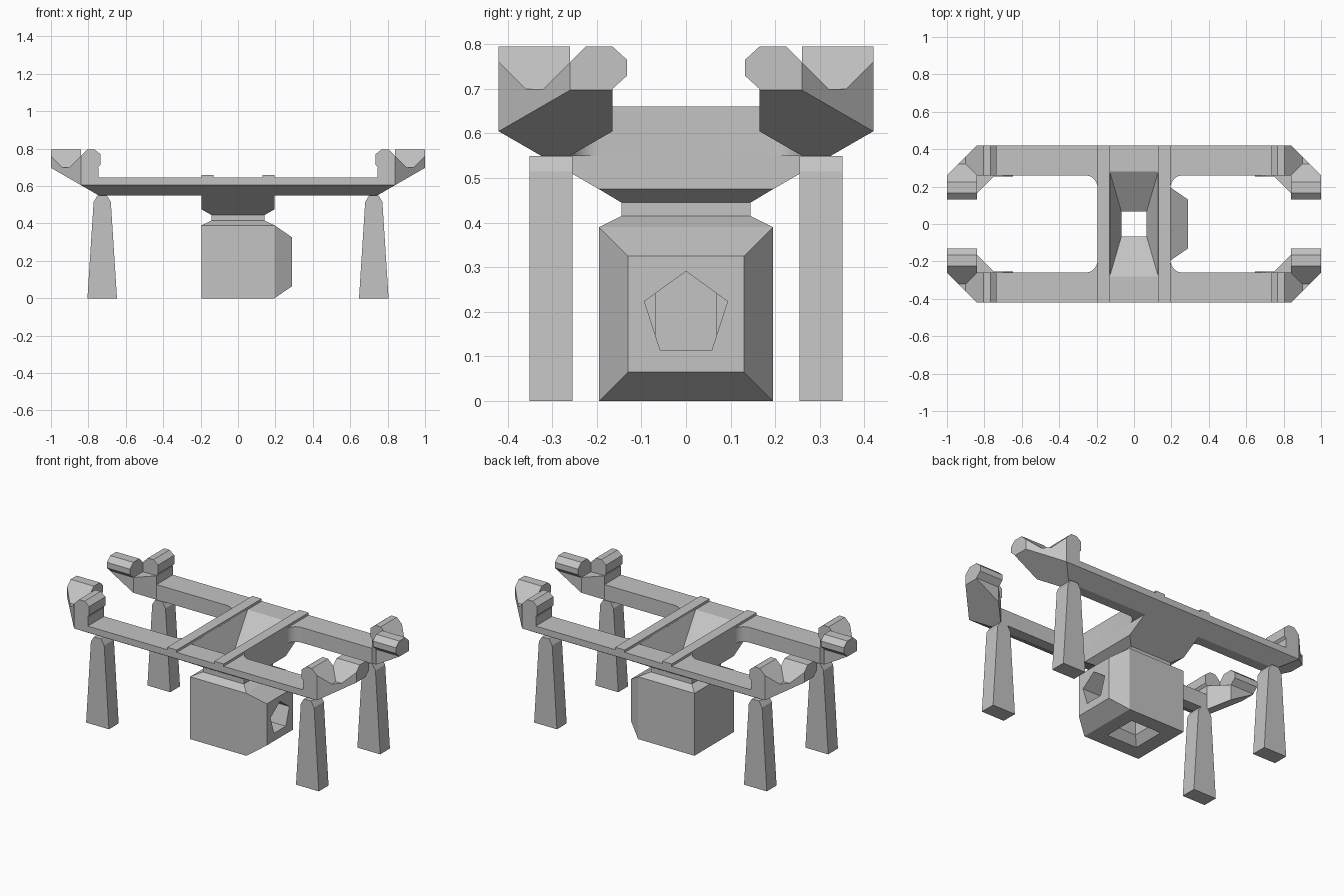
import bpy, bmesh, math
from mathutils import Vector

if "Cube" in bpy.data.objects:
    bpy.data.objects.remove(bpy.data.objects["Cube"], do_unlink=True)

grey = bpy.data.materials.new("plain_grey")
grey.use_nodes = True
grey.diffuse_color = (0.55, 0.55, 0.55, 1)
grey.node_tree.nodes["Principled BSDF"].inputs["Base Color"].default_value = (0.55, 0.55, 0.55, 1)

SLOPE = (math.sin(math.radians(30)), math.cos(math.radians(30)))
SIDE_CHAMFER = ((0, -0.325, 0.55), (0, -SLOPE[0], -SLOPE[1]))
END_CHAMFER = ((0.745, 0, 0.55), (SLOPE[0], 0, -SLOPE[1]))
CORNER_CUT = ((0.84, -0.42, 0), (1, -1, 0))


def finish(bm, name, mirror="", open_centre=False):
    """Turn a bmesh into an object, mirrored on the given axes."""
    bmesh.ops.recalc_face_normals(bm, faces=bm.faces)
    if open_centre:
        inner = [f for f in bm.faces
                 if any(all(abs(v.co[i]) < 1e-5 for v in f.verts) for i in (0, 1))]
        bmesh.ops.delete(bm, geom=inner, context='FACES')
    mesh = bpy.data.meshes.new(name)
    bm.to_mesh(mesh)
    bm.free()
    mesh.materials.append(grey)
    obj = bpy.data.objects.new(name, mesh)
    bpy.context.collection.objects.link(obj)
    if mirror:
        mod = obj.modifiers.new("mirror", 'MIRROR')
        mod.use_axis = ["x" in mirror, "y" in mirror, False]
    return obj


def loft(name, rings, mirror=""):
    """Join rings of points with equal counts into a closed solid."""
    bm = bmesh.new()
    loops = [[bm.verts.new(p) for p in ring] for ring in rings]
    n = len(loops[0])
    for a, b in zip(loops, loops[1:]):
        for i in range(n):
            j = (i + 1) % n
            bm.faces.new((a[i], a[j], b[j], b[i]))
    bm.faces.new(loops[0])
    bm.faces.new(loops[-1])
    return finish(bm, name, mirror)


def prism(name, points, axis, start, end, cuts=(), mirror="xy", open_centre=False):
    """Extrude a 2D outline along an axis, then slice it with planes."""
    bm = bmesh.new()

    def place(p, d):
        co = list(p)
        co.insert(axis, d)
        return bm.verts.new(co)
    a = [place(p, start) for p in points]
    b = [place(p, end) for p in points]
    for i in range(len(a)):
        j = (i + 1) % len(a)
        bm.faces.new((a[i], a[j], b[j], b[i]))
    bm.faces.new(a)
    bm.faces.new(b)
    for co, no in cuts:
        geom = bm.verts[:] + bm.edges[:] + bm.faces[:]
        bmesh.ops.bisect_plane(bm, geom=geom, plane_co=co,
                               plane_no=Vector(no).normalized(), clear_outer=True)
        rim = [e for e in bm.edges if e.is_boundary]
        bmesh.ops.holes_fill(bm, edges=rim, sides=0)
    return finish(bm, name, mirror, open_centre)


def rect(hx, hy, z, cx=0, cy=0):
    return [(cx + sx * hx, cy + sy * hy, z)
            for sx, sy in ((-1, -1), (1, -1), (1, 1), (-1, 1))]


def carve(obj, cutter):
    mod = obj.modifiers.new("cut", 'BOOLEAN')
    mod.operation = 'DIFFERENCE'
    mod.solver = 'EXACT'
    mod.object = cutter
    cutter.hide_render = True
    cutter.hide_viewport = True
    cutter.display_type = 'WIRE'


# Side rails and centre bridge, with rounded inner corners
fillet = [(0.26 - 0.065 * math.sin(t), -0.195 - 0.065 * math.cos(t))
          for t in (math.pi / 2 * i / 8 for i in range(9))]
outline = [(0, -0.42), (0.745, -0.42), (0.745, -0.26)] + fillet + [(0.195, 0), (0, 0)]
frame = prism("frame", outline, 2, 0.55, 0.645, [SIDE_CHAMFER], open_centre=True)
bpy.ops.object.select_all(action='DESELECT')
frame.select_set(True)
bpy.context.view_layer.objects.active = frame
bpy.ops.object.shade_smooth_by_angle(angle=math.radians(25))

# Raised strips across the bridge
prism("cross_strip", [(0.13, -0.42), (0.195, -0.42), (0.195, 0.42), (0.13, 0.42)],
      2, 0.645, 0.66, mirror="x")

# Upturned corner blocks
prism("corner_block", [(0.745, -0.42), (0.84, -0.42), (1, -0.26), (1, -0.165),
                       (0.84, -0.165), (0.745, -0.26)],
      2, 0.5, 0.7, [END_CHAMFER, SIDE_CHAMFER])

# Clamp jaws on each corner block
prism("side_jaw", [(0.75, 0.7), (0.735, 0.715), (0.735, 0.77), (0.767, 0.795),
                   (0.805, 0.795), (0.9, 0.7)], 1, -0.42, -0.26, [CORNER_CUT])
prism("end_jaw", [(-0.165, 0.7), (-0.132, 0.73), (-0.132, 0.765), (-0.165, 0.795),
                  (-0.225, 0.795), (-0.32, 0.7)], 0, 0.84, 1, [CORNER_CUT])

# Tapered legs
loft("leg", [rect(hx, 0.048, z, 0.726, -0.303)
             for hx, z in ((0.079, 0), (0.046, 0.515), (0.025, 0.55))], "xy")

# Hanging box, neck and flared keel
body = loft("box_body", [rect(*r) for r in (
    (0.195, 0.195, 0), (0.195, 0.195, 0.39), (0.142, 0.145, 0.415), (0.142, 0.145, 0.445),
    (0.195, 0.195, 0.475), (0.195, 0.325, 0.55), (0.19, 0.32, 0.6))])

# Bevelled nose of the box
nose = loft("box_nose", [[(x, p[0], p[1] + 0.195) for p in rect(h, h, 0)]
                         for x, h in ((0.195, 0.195), (0.29, 0.13))])

# Hopper with a square shaft, and the five-sided outlet
hopper = loft("hopper_cutter", [rect(*r) for r in (
    (0.112, 0.112, -0.01), (0.068, 0.068, 0.05), (0.068, 0.068, 0.5), (0.136, 0.302, 0.66))])
outlet = prism("outlet_cutter", [(0.098 * math.sin(a), 0.193 + 0.098 * math.cos(a))
                                 for a in (math.tau * i / 5 for i in range(5))],
               0, 0, 0.35, mirror="")
carve(frame, hopper)
carve(body, hopper)
carve(body, outlet)
carve(nose, outlet)
